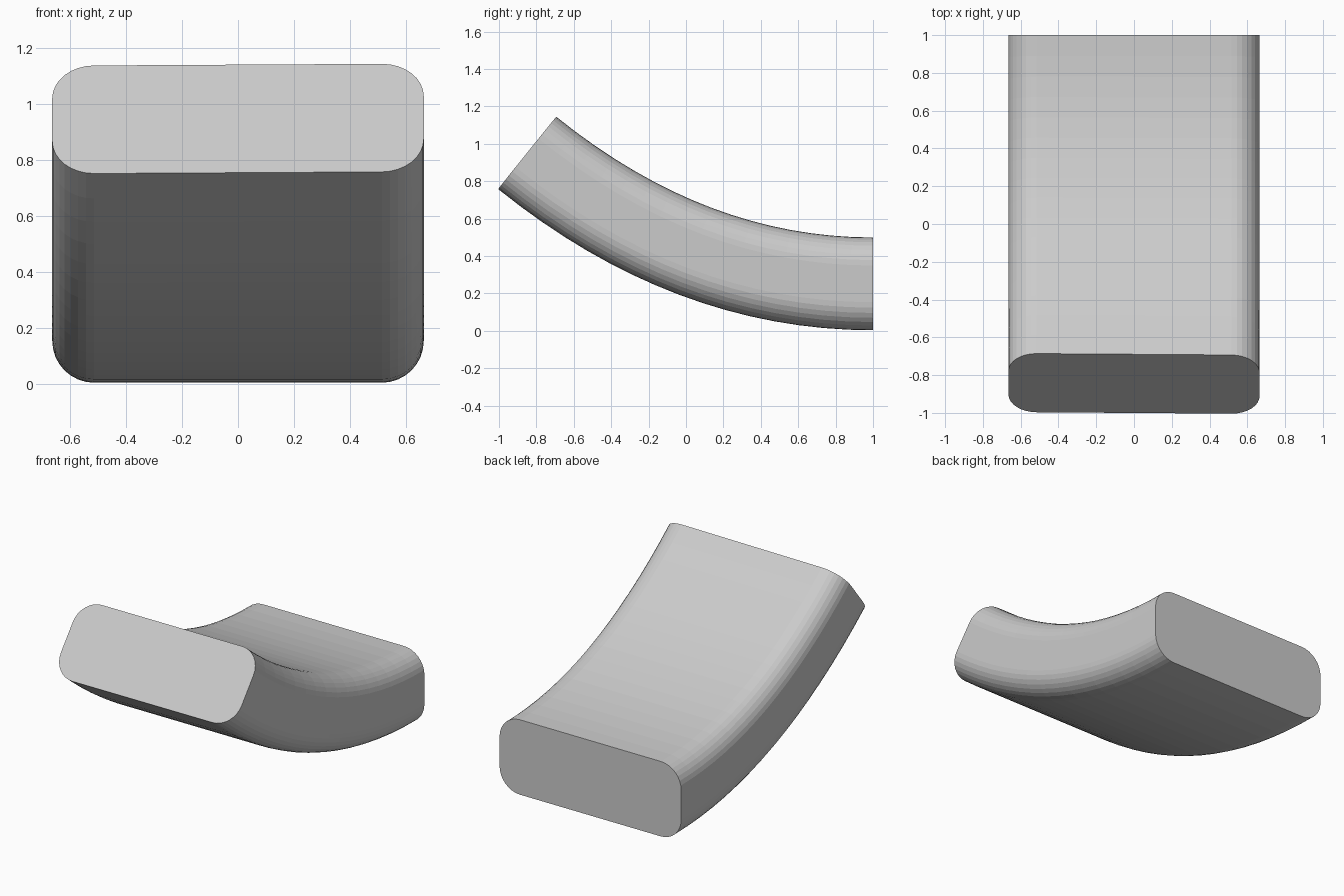
import bpy, bmesh, math
from mathutils import Vector

if "Cube" in bpy.data.objects:
    bpy.data.objects.remove(bpy.data.objects["Cube"])

HALF_W, HALF_H, RADIUS = 0.665, 0.248, 0.15
CORNER_STEPS, PATH_STEPS = 8, 16

# Path in the y-z plane: level at the back, rising towards the front
P0, P1, P2 = Vector((0, 1, 0.251)), Vector((0, 0.022, 0.251)), Vector((0, -0.845, 0.948))


def section():
    """Rounded rectangle as (side, height) points."""
    pts = []
    for i, (sx, sz) in enumerate([(1, 1), (-1, 1), (-1, -1), (1, -1)]):
        for k in range(CORNER_STEPS + 1):
            a = math.pi / 2 * (i + k / CORNER_STEPS)
            pts.append((sx * (HALF_W - RADIUS) + RADIUS * math.cos(a),
                        sz * (HALF_H - RADIUS) + RADIUS * math.sin(a)))
    return pts


# Curved bar: sweep the section along the path
bm = bmesh.new()
rings = []
for i in range(PATH_STEPS + 1):
    t = i / PATH_STEPS
    centre = P0 * (1 - t) ** 2 + P1 * 2 * t * (1 - t) + P2 * t * t
    tangent = ((P1 - P0) * (1 - t) + (P2 - P1) * t).normalized()
    normal = Vector((0, tangent.z, -tangent.y))
    # the front end is cut very slightly askew
    rings.append([bm.verts.new(centre + Vector((x, 0, 0)) + normal * h + tangent * 0.009 * x * t)
                  for x, h in section()])

n = len(rings[0])
for a, b in zip(rings, rings[1:]):
    for j in range(n):
        bm.faces.new((a[j], a[(j + 1) % n], b[(j + 1) % n], b[j]))

# Flat end caps
bm.faces.new(rings[0])
bm.faces.new(rings[-1])
bmesh.ops.recalc_face_normals(bm, faces=bm.faces)

mesh = bpy.data.meshes.new("curved_bar")
bm.to_mesh(mesh)
bm.free()
bar = bpy.data.objects.new("curved_bar", mesh)
bpy.context.collection.objects.link(bar)
